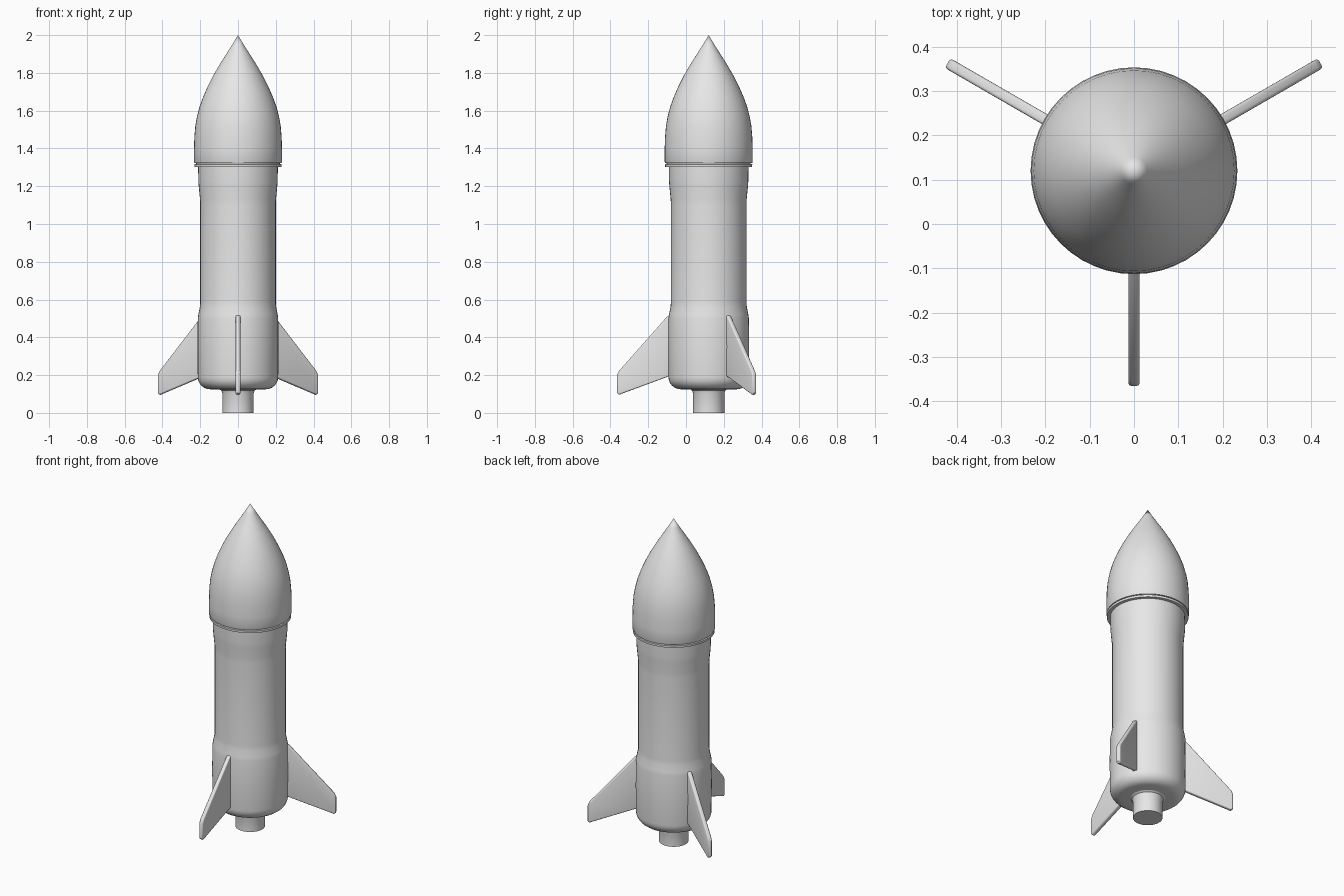
import bpy, bmesh, math
from mathutils import Matrix

cube = bpy.data.objects.get("Cube")
if cube:
    bpy.data.objects.remove(cube)

AXIS_Y = 0.12   # the hull axis sits behind the origin because of the front fin
SIDES = 48

grey = bpy.data.materials.new("light_grey")
grey.use_nodes = True
colour = (0.8, 0.8, 0.8, 1)
grey.diffuse_color = colour
grey.node_tree.nodes["Principled BSDF"].inputs["Base Color"].default_value = colour


def finish(name, bm, angle=35):
    bmesh.ops.recalc_face_normals(bm, faces=bm.faces)
    mesh = bpy.data.meshes.new(name)
    bm.to_mesh(mesh)
    bm.free()
    mesh.materials.append(grey)
    obj = bpy.data.objects.new(name, mesh)
    bpy.context.collection.objects.link(obj)
    bpy.ops.object.select_all(action="DESELECT")
    obj.select_set(True)
    bpy.context.view_layer.objects.active = obj
    bpy.ops.object.shade_smooth_by_angle(angle=math.radians(angle))
    return obj


def lathe(name, profile):
    """Spin (radius, height) points round the hull axis; close both ends."""
    bm = bmesh.new()
    verts = [bm.verts.new((r, 0, z)) for r, z in profile]
    edges = [bm.edges.new(pair) for pair in zip(verts, verts[1:])]
    bmesh.ops.spin(bm, geom=verts + edges, axis=(0, 0, 1), cent=(0, 0, 0),
                   angle=math.tau, steps=SIDES, use_merge=False)
    bmesh.ops.remove_doubles(bm, verts=bm.verts, dist=0.0005)
    bmesh.ops.holes_fill(bm, edges=[e for e in bm.edges if e.is_boundary], sides=0)
    bmesh.ops.translate(bm, verts=bm.verts, vec=(0, AXIS_Y, 0))
    return finish(name, bm)


# Engine nozzle, flaring into the hull base
lathe("nozzle", [(0.083, 0), (0.083, 0.105), (0.088, 0.118), (0.1, 0.126), (0.1, 0.14)])

# Hull: rounded base, wide tail, waist and flared shoulder
base = [(0.148 + 0.065 * math.sin(a), 0.19 - 0.065 * math.cos(a))
        for a in (math.radians(15 * i) for i in range(7))]
lathe("hull", [(0.08, 0.125)] + base + [
    (0.214, 0.35), (0.213, 0.5), (0.21, 0.52), (0.202, 0.56), (0.2, 0.585),
    (0.2, 1.1), (0.201, 1.13), (0.208, 1.2), (0.21, 1.23), (0.211, 1.315)])

# Thin collar under the nose
lathe("collar", [(0.2, 1.303), (0.23, 1.303), (0.231, 1.316), (0.222, 1.318), (0.222, 1.33)])

# Pointed nose cone
lathe("nose_cone", [
    (0.2, 1.322), (0.23, 1.322), (0.233, 1.33), (0.233, 1.4), (0.231, 1.46),
    (0.226, 1.52), (0.217, 1.57), (0.204, 1.62), (0.186, 1.67), (0.162, 1.725),
    (0.132, 1.785), (0.097, 1.845), (0.062, 1.9), (0.03, 1.95), (0, 2.0)])

# Three swept fins, each a bevelled slab turned round the axis
outline = [(0.19, 0.18), (0.215, 0.192), (0.475, 0.096), (0.485, 0.105),
           (0.485, 0.2), (0.475, 0.222), (0.22, 0.51), (0.19, 0.53)]
for name, degrees in (("front_fin", -90), ("left_fin", 30), ("right_fin", 150)):
    bm = bmesh.new()
    face = bm.faces.new([bm.verts.new((r, -0.0125, z)) for r, z in outline])
    slab = bmesh.ops.extrude_face_region(bm, geom=[face])
    bmesh.ops.translate(bm, vec=(0, 0.025, 0),
                        verts=[v for v in slab["geom"] if isinstance(v, bmesh.types.BMVert)])
    bmesh.ops.recalc_face_normals(bm, faces=bm.faces)
    rims = [e for e in bm.edges if abs(e.verts[0].co.y - e.verts[1].co.y) < 0.001]
    bmesh.ops.bevel(bm, geom=rims, offset=0.007, segments=3, profile=0.5, affect="EDGES")
    bmesh.ops.transform(bm, verts=bm.verts, matrix=Matrix.Translation((0, AXIS_Y, 0))
                        @ Matrix.Rotation(math.radians(degrees), 4, "Z"))
    finish(name, bm, 40)
